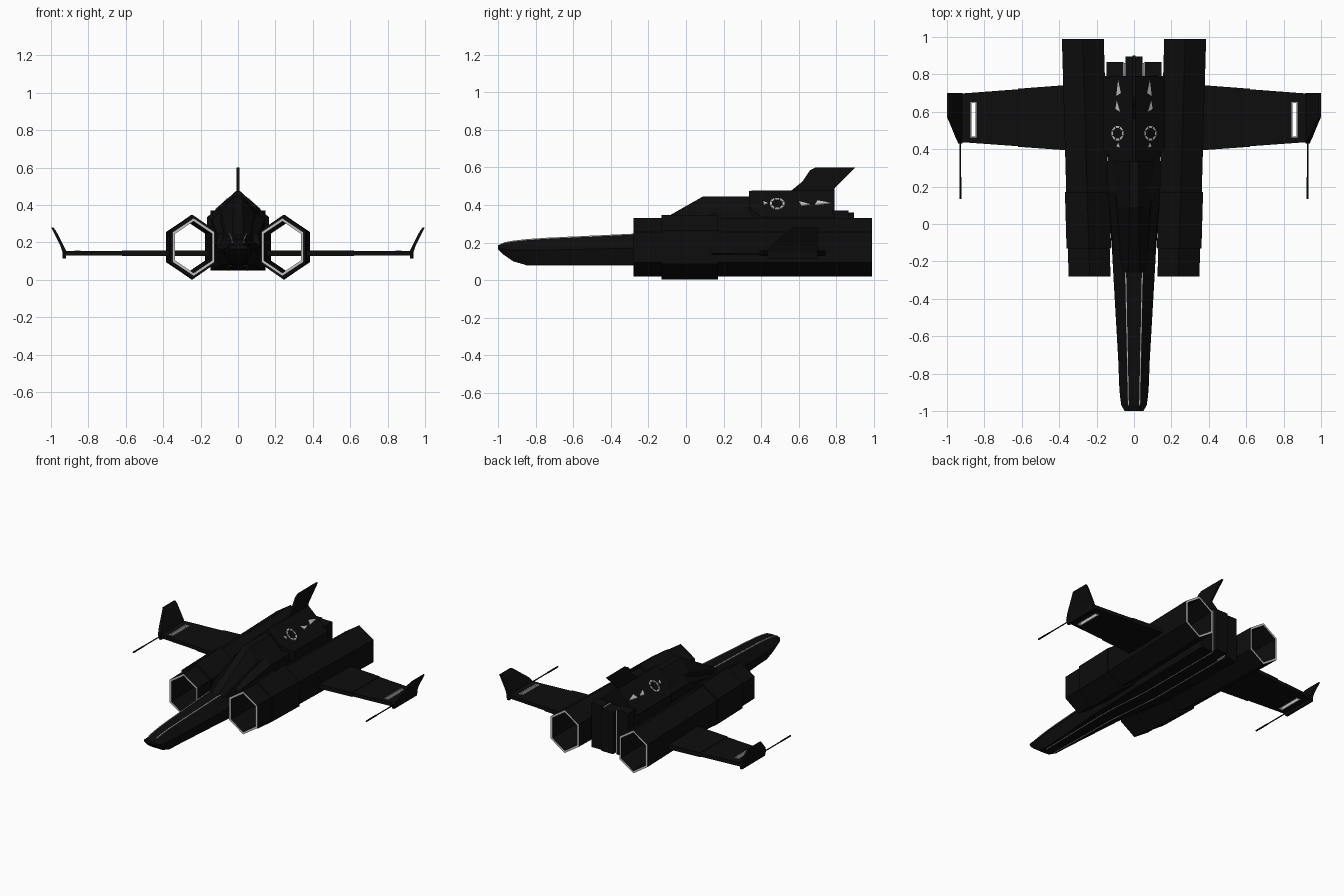
import bpy, bmesh, math

if "Cube" in bpy.data.objects:
    bpy.data.objects.remove(bpy.data.objects["Cube"])


def material(name, v):
    m = bpy.data.materials.new(name)
    m.diffuse_color = (v, v, v, 1)
    m.use_nodes = True
    m.node_tree.nodes["Principled BSDF"].inputs["Base Color"].default_value = m.diffuse_color
    return m


BLACK = material("matte black", 0.004)
GREY = material("light grey trim", 0.55)


def build(name, lofts, mat=BLACK, mirror=False, closed=False, trim=None):
    """Skin each list of point rings; optionally mirror in x; trim(y-centre, normal) picks grey faces."""
    bm = bmesh.new()
    for rings in lofts:
        for s in ((1, -1) if mirror else (1,)):
            vs = [[bm.verts.new((p[0] * s, p[1], p[2])) for p in r] for r in rings]
            n = len(vs[0])
            pairs = list(zip(vs, vs[1:]))
            if closed:
                pairs.append((vs[-1], vs[0]))
            else:
                bm.faces.new(vs[0])
                bm.faces.new(vs[-1])
            for a, b in pairs:
                for i in range(n):
                    j = (i + 1) % n
                    bm.faces.new((a[i], a[j], b[j], b[i]))
    bmesh.ops.recalc_face_normals(bm, faces=bm.faces)
    bm.normal_update()
    if trim:
        for f in bm.faces:
            f.material_index = int(trim(f.calc_center_median(), f.normal))
    me = bpy.data.meshes.new(name)
    bm.to_mesh(me)
    bm.free()
    me.materials.append(mat)
    if trim:
        me.materials.append(GREY)
    ob = bpy.data.objects.new(name, me)
    bpy.context.collection.objects.link(ob)
    return ob


def section(y, half):
    """Symmetric cross-section from right-hand (x, z) points, bottom to top."""
    return [(x, y, z) for x, z in half] + [(-x, y, z) for x, z in reversed(half)]


def box(x0, x1, y0, y1, z0, z1):
    return [[(x, y0, z0), (x, y1, z0), (x, y1, z1), (x, y0, z1)] for x in (x0, x1)]


def bar(points, w=0.003, h=0.003):
    """Thin strip running along y through the points."""
    return [[(x - w, y, z - h), (x + w, y, z - h), (x + w, y, z + h), (x - w, y, z + h)]
            for x, y, z in points]


# Long tapered nose
build("nose", [[
    section(-1.0, [(0.045, 0.165), (0.05, 0.175), (0.03, 0.185)]),
    section(-0.97, [(0.045, 0.135), (0.068, 0.165), (0.03, 0.198)]),
    section(-0.92, [(0.045, 0.10), (0.075, 0.16), (0.032, 0.207)]),
    section(-0.85, [(0.05, 0.08), (0.08, 0.16), (0.033, 0.215)]),
    section(-0.75, [(0.055, 0.08), (0.083, 0.16), (0.035, 0.222)]),
    section(-0.28, [(0.09, 0.08), (0.11, 0.17), (0.045, 0.245)]),
    section(0.0, [(0.11, 0.065), (0.125, 0.18), (0.05, 0.25)])]])

# Main fuselage between the engines
build("fuselage", [[
    section(-0.14, [(0.10, 0.072), (0.118, 0.18), (0.11, 0.24), (0.05, 0.26)]),
    section(0.17, [(0.135, 0.052), (0.14, 0.2), (0.14, 0.32), (0.05, 0.40)]),
    section(0.79, [(0.145, 0.05), (0.145, 0.2), (0.15, 0.33), (0.05, 0.42)])]])

# Sloped cockpit canopy
build("canopy", [[
    section(-0.26, [(0.07, 0.20), (0.06, 0.235), (0.03, 0.246)]),
    section(0.09, [(0.11, 0.25), (0.085, 0.36), (0.025, 0.445)]),
    section(0.36, [(0.14, 0.25), (0.11, 0.36), (0.025, 0.445)])]])

# Roof-shaped engine cover
roof = [(0.13, 0.24), (0.165, 0.26), (0.165, 0.335), (0.008, 0.477)]
build("roof_cover", [[section(0.335, [(0.09, 0.30), (0.10, 0.36), (0.10, 0.39), (0.008, 0.475)]),
                      section(0.40, roof), section(0.79, roof)]])

# Rear blocks
build("rear_side_block", [box(0.055, 0.148, 0.78, 0.865, 0.05, 0.37)], mirror=True)
build("rear_centre_block", [box(-0.045, 0.045, 0.78, 0.895, 0.06, 0.36)])

# Tail fin
fin = [(0.54, 0.46), (0.62, 0.525), (0.66, 0.585), (0.69, 0.6), (0.9, 0.6), (0.79, 0.49), (0.79, 0.46)]
build("tail_fin", [[[(x, y, z) for y, z in fin] for x in (-0.007, 0.007)]])


# Hollow six-sided engines, splayed outward to the rear
def hexagon(y, a, h):
    cx = 0.2375 + 0.036 * (y + 0.28) / 1.27
    return [(cx + a * sx, y, 0.175 + h * sz) for sx, sz in
            ((0, 1), (1, 0.52), (1, -0.52), (0, -1), (-1, -0.52), (-1, 0.52))]


build("engine_tube", [[hexagon(-0.28, 0.112, 0.155), hexagon(0.99, 0.112, 0.155),
                       hexagon(0.99, 0.098, 0.138), hexagon(-0.28, 0.098, 0.138)]],
      mirror=True, closed=True, trim=lambda c, n: abs(n.y) > 0.8)
build("engine_jacket", [[hexagon(-0.13, 0.119, 0.172), hexagon(0.17, 0.119, 0.172),
                         hexagon(0.17, 0.108, 0.15), hexagon(-0.13, 0.108, 0.15)]],
      mirror=True, closed=True)


# Wings running through the engines, with a slot near each tip
def wing_part(x0, x1, t=0.0, front=None, rear=None):
    rings = []
    for x in (x0, x1):
        k = (x - 0.37) / 0.56
        y0 = front if front is not None else 0.395 + 0.04 * k + t
        y1 = rear if rear is not None else 0.742 - 0.042 * k - t
        rings.append([(x, y0, 0.127 + t), (x, y1, 0.127 + t), (x, y1, 0.158 - t), (x, y0, 0.158 - t)])
    return rings


build("wing", [wing_part(0.12, 0.62), wing_part(0.62, 0.842, 0.003),
               wing_part(0.842, 0.875, 0.003, rear=0.462),
               wing_part(0.842, 0.875, 0.003, front=0.652),
               wing_part(0.875, 0.93, 0.003)], mirror=True)
build("wing_slot_frame", [box(0.842, 0.847, 0.462, 0.652, 0.129, 0.157),
                          box(0.870, 0.875, 0.462, 0.652, 0.129, 0.157),
                          box(0.847, 0.870, 0.462, 0.468, 0.129, 0.157),
                          box(0.847, 0.870, 0.646, 0.652, 0.129, 0.157)], GREY, mirror=True)


# Canted winglets
def winglet_ring(x, z, y0, w):
    return [(x - w, y0, z), (x + w, y0, z), (x + w, 0.70, z), (x - w, 0.70, z)]


build("winglet", [[winglet_ring(0.929, 0.115, 0.44, 0.009), winglet_ring(0.928, 0.15, 0.43, 0.011),
                   winglet_ring(0.942, 0.185, 0.455, 0.009), winglet_ring(0.980, 0.26, 0.545, 0.008),
                   winglet_ring(0.993, 0.28, 0.57, 0.006)]], mirror=True)


# Wing-tip guns
def tube(y0, y1, r):
    return [[(0.928 + r * math.cos(i * math.pi / 4), y, 0.14 + r * math.sin(i * math.pi / 4))
             for i in range(8)] for y in (y0, y1)]


build("wing_gun", [tube(0.135, 0.25, 0.0055), tube(0.24, 0.46, 0.004)], mirror=True)

# Pale seams along the nose, belly and tail
build("nose_seam", [bar([(0.03, -0.97, 0.198), (0.032, -0.92, 0.207), (0.033, -0.85, 0.215),
                         (0.035, -0.75, 0.222), (0.045, -0.26, 0.245)])], GREY, mirror=True)
build("belly_seam", [bar([(0.035, -0.85, 0.079), (0.045, -0.28, 0.079), (0.05, -0.14, 0.071),
                          (0.05, 0.17, 0.051), (0.05, 0.86, 0.049)], 0.002, 0.002)], GREY, mirror=True)
build("tail_seam", [box(0.046, 0.054, 0.79, 0.862, 0.055, 0.365)], GREY, mirror=True)


# Hatch frame and vents lying on the roof slopes
def roof_plate(outline):
    return [[(x, y, 0.4842 - 0.9045 * x + d) for x, y in outline] for d in (-0.002, 0.004)]


def arc(r, a):
    return (0.088 + 0.85 * r * math.cos(a), 0.485 + r * math.sin(a))


hatch = []
for i in range(8):
    a0, a1 = (i - 0.4) * math.pi / 4, (i + 0.4) * math.pi / 4
    hatch.append(roof_plate([arc(0.03, a0), arc(0.04, a0), arc(0.04, a1), arc(0.03, a1)]))
build("roof_hatch_frame", hatch, GREY, mirror=True)
build("roof_vent", [roof_plate([(0.075, 0.60), (0.10, 0.615), (0.092, 0.66)]),
                    roof_plate([(0.07, 0.70), (0.095, 0.685), (0.085, 0.77)]),
                    roof_plate([(0.075, 0.41), (0.095, 0.415), (0.085, 0.435)])], GREY, mirror=True)
